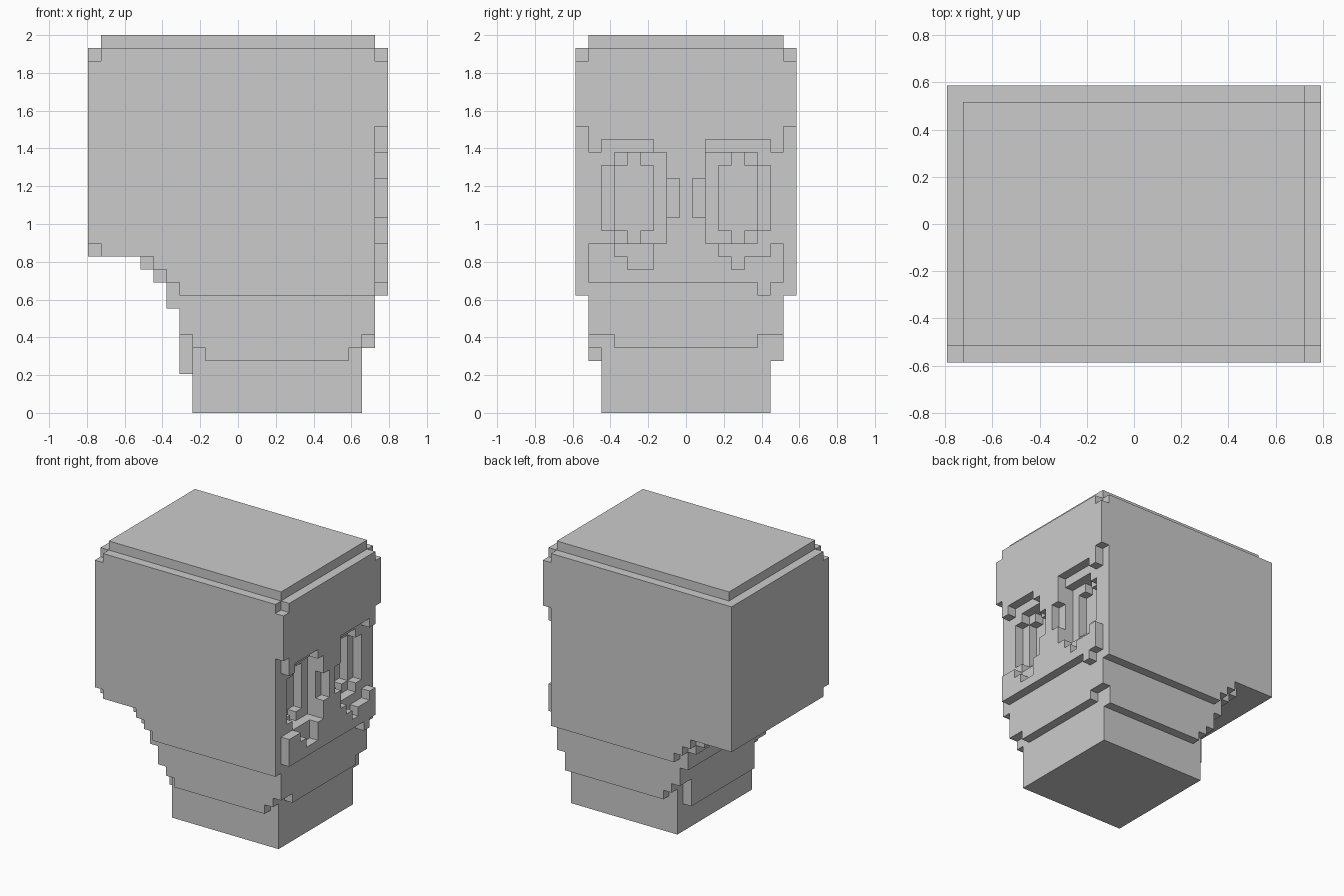
import bpy
import bmesh

if "Cube" in bpy.data.objects:
    bpy.data.objects.remove(bpy.data.objects["Cube"])

S = 2 / 29                 # one cell; the grid is 23 x 17 x 29 cells
cells = set()


def box(x0, x1, y0, y1, z0, z1):
    return {(x, y, z) for x in range(x0, x1)
            for y in range(y0, y1) for z in range(z0, z1)}


def fill(*b):
    cells.update(box(*b))


def carve(*b):
    cells.difference_update(box(*b))


# Cranium with a top cap and nicked corners
fill(0, 23, 0, 17, 12, 28)
fill(1, 22, 1, 16, 28, 29)
for x, y in ((0, 0), (22, 0), (22, 16)):
    carve(x, x + 1, y, y + 1, 27, 28)
carve(0, 1, 0, 1, 12, 13)

# Stepped underside: outer side layers, then the inner layers one step lower
for x0, z0 in ((5, 11), (6, 10), (7, 9)):
    fill(x0, 22, 0, 17, z0, 12)
for x0, z0 in ((4, 11), (5, 10), (6, 8), (7, 6)):
    fill(x0, 22, 1, 16, z0, 12)

# Jaw band and teeth block
fill(8, 21, 1, 16, 5, 6)
fill(9, 20, 1, 16, 4, 5)
fill(20, 21, 15, 16, 4, 5)
fill(21, 22, 3, 14, 5, 6)
fill(7, 8, 3, 14, 3, 6)
fill(8, 21, 2, 15, 0, 5)

# Face layer: open temples and sockets, leaving brow, nose bridge and cheeks
carve(22, 23, 0, 17, 9, 22)
brow = (22, 20, 21, 21, 21, 21, 20)       # brow underside, from the edge inward
for y in range(17):
    m = min(y, 16 - y)
    low = 21 if y == 10 else (brow[m] if m < 7 else 20)
    fill(22, 23, y, y + 1, low, 22)
fill(22, 23, 7, 10, 13, 20)
for y in (7, 9):
    carve(22, 23, y, y + 1, 15, 18)
cheek = (13, 13, 12, 11, 11, 13, 13, 13, 13, 13, 12, 11, 12, 12, 13)
for y, top in enumerate(cheek, 1):
    fill(22, 23, y, y + 1, 10, top)
fill(22, 23, 14, 15, 9, 10)

# Eye sockets, two depths each
for mirrored in (False, True):
    for x, y0, y1, z0, z1 in ((21, 2, 7, 14, 19), (21, 3, 7, 13, 20),
                              (20, 3, 6, 14, 19), (20, 4, 5, 13, 20)):
        if mirrored:
            y0, y1 = 17 - y1, 17 - y0
        carve(x, x + 1, y0, y1, z0, z1)

# Skin the exposed cell sides
bm = bmesh.new()
verts = {}


def vert(p):
    if p not in verts:
        verts[p] = bm.verts.new(((p[0] - 11.5) * S, (p[1] - 8.5) * S, p[2] * S))
    return verts[p]


for c in sorted(cells):
    for axis in range(3):
        u, v = (axis + 1) % 3, (axis + 2) % 3
        for side in (0, 1):
            n = list(c)
            n[axis] += 2 * side - 1
            if tuple(n) in cells:
                continue
            loop = []
            for a, b in ((0, 0), (1, 0), (1, 1), (0, 1)):
                p = list(c)
                p[axis] += side
                p[u] += a
                p[v] += b
                loop.append(vert(tuple(p)))
            bm.faces.new(loop if side else loop[::-1])

mesh = bpy.data.meshes.new("block_skull")
bm.to_mesh(mesh)
bm.free()
skull = bpy.data.objects.new("block_skull", mesh)
bpy.context.collection.objects.link(skull)
